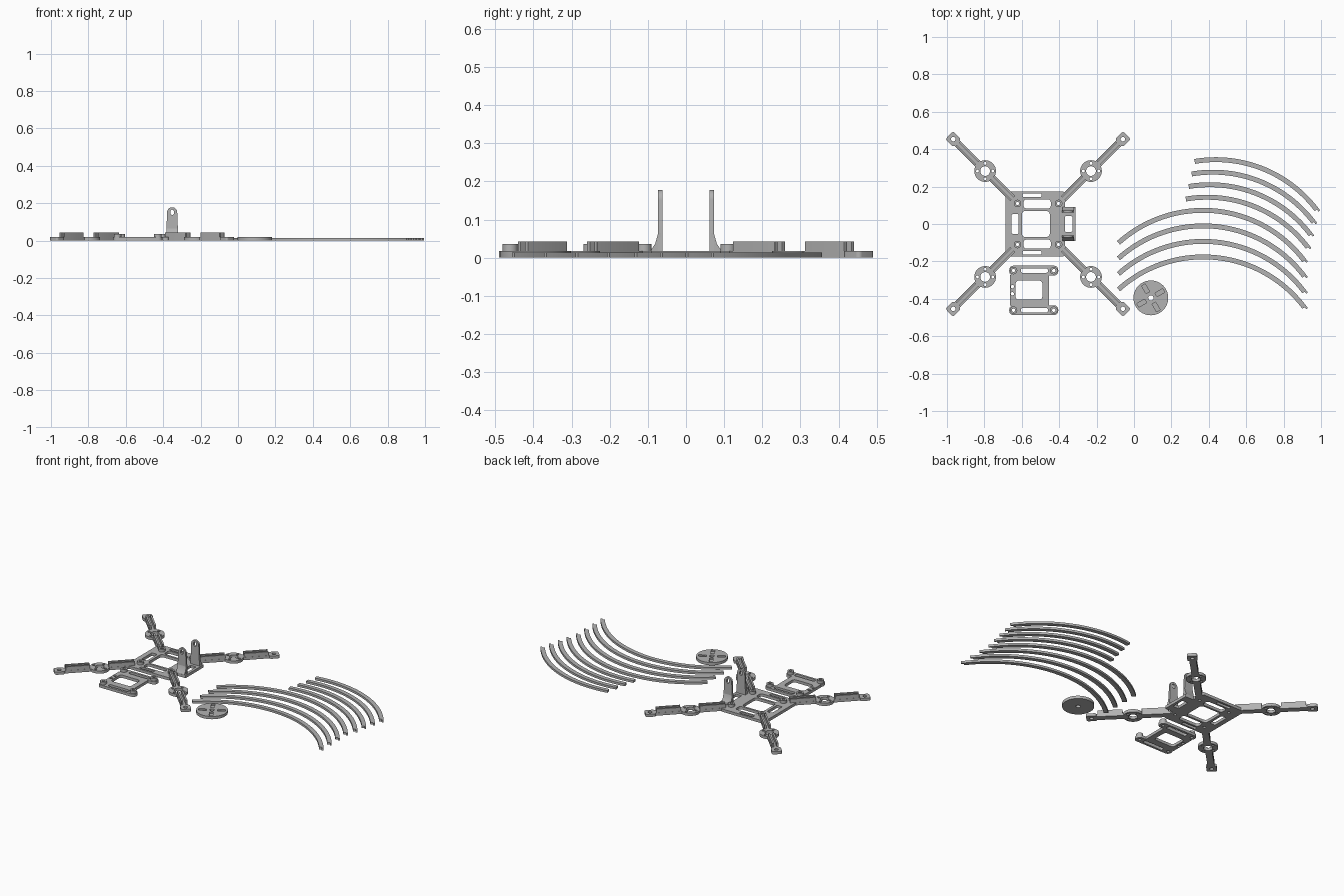
import bpy
from math import sin, cos, pi, radians, sqrt
from mathutils import Matrix

if "Cube" in bpy.data.objects:
    bpy.data.objects.remove(bpy.data.objects["Cube"])

grey = bpy.data.materials.new("plastic_grey")
grey.use_nodes = True
grey.diffuse_color = (0.45, 0.45, 0.45, 1)
grey.node_tree.nodes["Principled BSDF"].inputs["Base Color"].default_value = (0.45, 0.45, 0.45, 1)
parts = []


def circle(x, y, r, n=32):
    return [(x + r * cos(2 * pi * i / n), y + r * sin(2 * pi * i / n)) for i in range(n)]


def rrect(x0, x1, y0, y1, r, turn=0, n=6):
    """Rounded rectangle, turned about its own origin."""
    pts = []
    corners = ((x1 - r, y1 - r), (x0 + r, y1 - r), (x0 + r, y0 + r), (x1 - r, y0 + r))
    for k, (cx, cy) in enumerate(corners):
        for i in range(n + 1):
            a = (k + i / n) * pi / 2
            pts.append((cx + r * cos(a), cy + r * sin(a)))
    c, s = cos(turn), sin(turn)
    return [(x * c - y * s, x * s + y * c) for x, y in pts]


def slab(name, loops, z0, z1, x=0, y=0, turn=0, stand=None):
    """Extrude an outline with holes; stand is an optional matrix for upright parts."""
    cu = bpy.data.curves.new(name, 'CURVE')
    cu.dimensions, cu.fill_mode, cu.extrude = '2D', 'BOTH', (z1 - z0) / 2
    for loop in loops:
        sp = cu.splines.new('POLY')
        sp.points.add(len(loop) - 1)
        for p, (px, py) in zip(sp.points, loop):
            p.co = (px, py, 0, 1)
        sp.use_cyclic_u = True
    tmp = bpy.data.objects.new(name + "_outline", cu)
    bpy.context.collection.objects.link(tmp)
    deps = bpy.context.evaluated_depsgraph_get()
    me = bpy.data.meshes.new_from_object(tmp.evaluated_get(deps))
    bpy.data.objects.remove(tmp)
    me.name = name
    me.transform(Matrix.Translation((0, 0, (z0 + z1) / 2)))
    if stand:
        me.transform(stand)
    me.materials.clear()
    me.materials.append(grey)
    ob = bpy.data.objects.new(name, me)
    ob.location, ob.rotation_euler = (x, y, 0), (0, 0, turn)
    bpy.context.collection.objects.link(ob)
    parts.append(ob)


T = 0.018          # base thickness
FX = -0.513        # frame centre
SIGNS = [(sx, sy) for sx in (-1, 1) for sy in (-1, 1)]

# Centre plate with its cut-outs
holes = [circle(FX + sx * 0.11, sy * 0.11, 0.009, 16) for sx, sy in SIGNS]
holes += [rrect(-0.60, -0.45, -0.07, 0.07, 0.02), rrect(-0.655, -0.617, -0.053, 0.053, 0.008)]
for s in (-1, 1):
    a, b = sorted((s * 0.083, s * 0.132))
    holes.append(rrect(-0.59, -0.445, a, b, 0.015))
    a, b = sorted((s * 0.144, s * 0.163))
    holes.append(rrect(-0.595, -0.495, a, b, 0.006))
slab("centre_plate", [rrect(-0.687, -0.37, -0.175, 0.175, 0.015)] + holes, 0, T)

# Four arms with motor mounts, raised rails and end pads
MOTOR, END = 0.283 * sqrt(2), 0.4535 * sqrt(2)
for k in range(4):
    turn = radians(45 + 90 * k)
    place = dict(x=FX, turn=turn)
    for r0, r1, rail0, rail1 in ((0.18, MOTOR - 0.05, 0.192, MOTOR - 0.052),
                                 (MOTOR + 0.05, END - 0.02, MOTOR + 0.06, END - 0.036)):
        slab("arm", [rrect(r0, r1, -0.02, 0.02, 0.001)], 0, T, **place)
        for s in (-1, 1):
            a, b = sorted((s * 0.008, s * 0.019))
            slab("arm_rail", [rrect(rail0, rail1, a, b, 0.001)], T - 0.002, 0.042, **place)
    mount = [circle(MOTOR, 0, 0.058, 48), circle(MOTOR, 0, 0.026)]
    for j in range(4):
        a = radians(45 + 90 * j)
        mount.append(circle(MOTOR + 0.041 * cos(a), 0.041 * sin(a), 0.008, 12))
    slab("motor_mount", mount, 0, T, **place)
    slab("arm_end_pad", [rrect(END - 0.03, END + 0.03, -0.03, 0.03, 0.012),
                         circle(END, 0, 0.012, 16)], 0, T, **place)


def boss(name, x, y):
    slab(name, [circle(x, y, 0.02), circle(x, y, 0.009, 16)], T, 0.036)


for sx, sy in SIGNS:
    boss("plate_boss", FX + sx * 0.11, sy * 0.11)

# Side bracket with two upright eyelet tabs and flared feet
slab("bracket_base", [rrect(-0.385, -0.312, -0.092, 0.092, 0.004),
                      rrect(-0.371, -0.33, -0.042, 0.042, 0.006)], 0, T)
TX = -0.352
tab = [(TX - 0.033, 0.005), (TX + 0.033, 0.005)]
tab += [(TX + 0.027 * cos(pi * i / 16), 0.151 + 0.027 * sin(pi * i / 16)) for i in range(17)]
eyelet = rrect(TX - 0.009, TX + 0.009, 0.137, 0.165, 0.0089)
upright = Matrix.Rotation(pi / 2, 4, 'X')
sideways = Matrix(((0, 0, 1, 0), (1, 0, 0, 0), (0, 1, 0, 0), (0, 0, 0, 1)))
for s in (-1, 1):
    a, b = sorted((s * 0.061, s * 0.073))
    slab("bracket_tab", [tab, eyelet], a, b, stand=upright)
    foot = [(s * 0.065, 0.01), (s * 0.092, 0.01), (s * 0.091, 0.022),
            (s * 0.081, 0.036), (s * 0.073, 0.065), (s * 0.065, 0.065)]
    slab("bracket_foot", [foot], TX - 0.031, TX + 0.031, stand=sideways)

# Separate top plate: two end bars joined by an open square
for y in (-0.249, -0.461):
    bar = [rrect(-0.667, -0.405, y - 0.026, y + 0.026, 0.022),
           rrect(-0.605, -0.46, y - 0.012, y + 0.012, 0.01)]
    for x in (-0.644, -0.429):
        bar.append(circle(x, y, 0.009, 16))
        boss("top_plate_boss", x, y)
    slab("top_plate_bar", bar, 0, T)
slab("top_plate_middle", [rrect(-0.664, -0.455, -0.436, -0.274, 0.002),
                          rrect(-0.633, -0.49, -0.405, -0.302, 0.018),
                          circle(-0.65, -0.335, 0.009, 16),
                          circle(-0.65, -0.373, 0.009, 16)], 0, T)

# Slotted disc
DISC = dict(x=0.09, y=-0.395)
rim, bore = circle(0, 0, 0.093, 64), circle(0, 0, 0.014)
slots = [rrect(0.032, 0.08, -0.011, 0.011, 0.002, radians(30 + 90 * k)) for k in range(4)]
slab("disc_base", [rim, bore], 0, 0.009, **DISC)
slab("disc_face", [rim, bore] + slots, 0.009, T, **DISC)

# Curved guard strips with a half-width joining tongue
def strip(name, x, y, start, end):
    def arc(r, a, b, n):
        return [(r * cos(radians(a + (b - a) * i / n)), r * sin(radians(a + (b - a) * i / n)))
                for i in range(n + 1)]
    outline = arc(0.69, start, end - 1.2, 48) + arc(0.679, end - 1.2, end, 2)
    outline += arc(0.664, end, start, 48)
    slab(name, [outline], 0, 0.014, x=x, y=y)


for i in range(4):
    strip("short_guard_strip", 0.437 - 0.0157 * i, -0.333 - 0.067 * i, 99.6, 37.2)
    strip("long_guard_strip", 0.37, -0.604 - 0.083 * i, 132, 37)

# Smooth the round walls, keep edges sharp
bpy.ops.object.select_all(action='DESELECT')
for ob in parts:
    ob.select_set(True)
bpy.context.view_layer.objects.active = parts[0]
bpy.ops.object.shade_smooth_by_angle(angle=radians(30))
